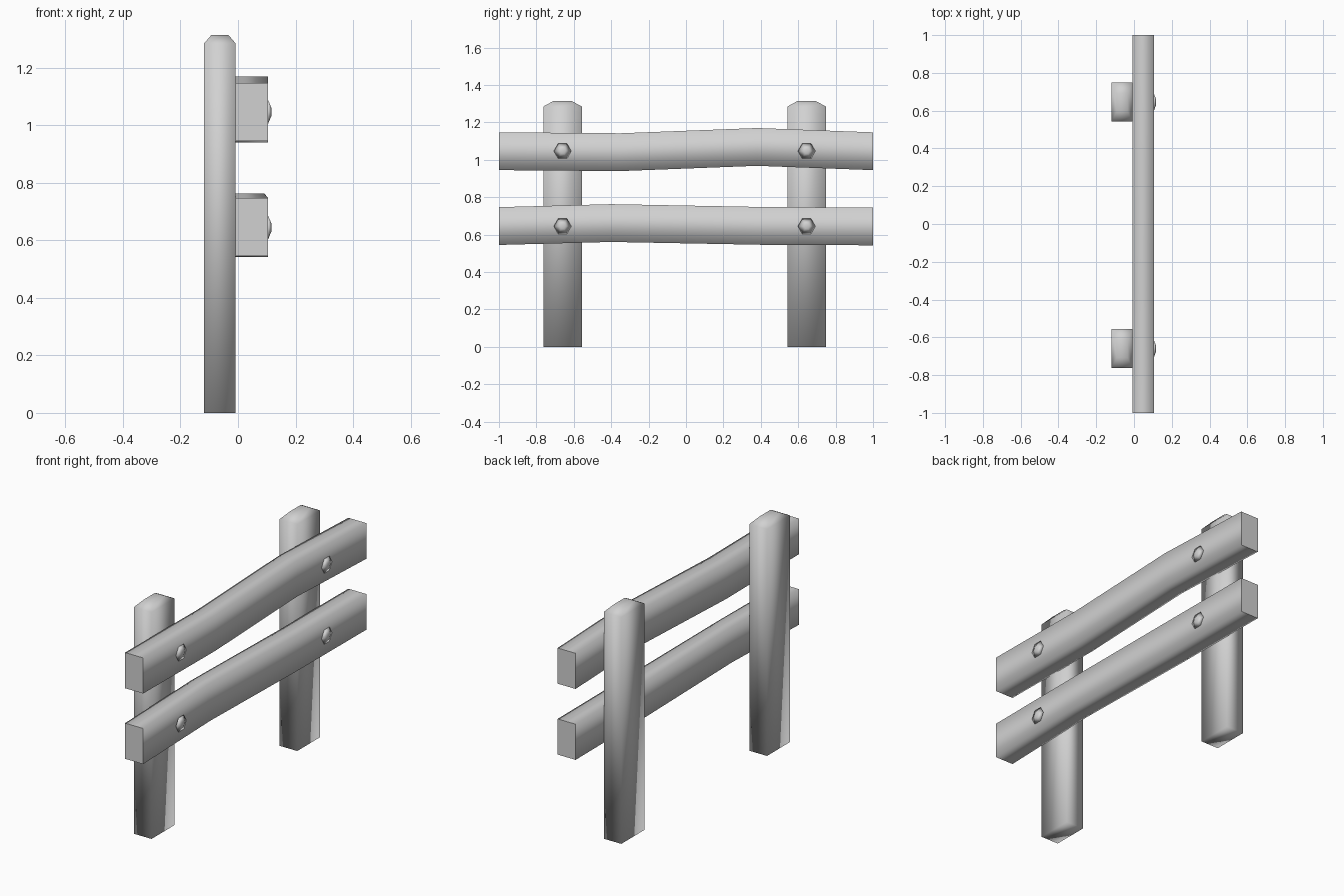
import bpy
import bmesh
from math import pi
from mathutils import Matrix

cube = bpy.data.objects.get("Cube")
if cube:
    bpy.data.objects.remove(cube, do_unlink=True)

GREY = (0.64, 0.64, 0.64, 1.0)
mat = bpy.data.materials.new("light_grey")
mat.use_nodes = True
mat.diffuse_color = GREY
mat.node_tree.nodes["Principled BSDF"].inputs["Base Color"].default_value = GREY


def finish(name, bm):
    bmesh.ops.recalc_face_normals(bm, faces=bm.faces[:])
    for face in bm.faces:
        face.smooth = True
    mesh = bpy.data.meshes.new(name)
    bm.to_mesh(mesh)
    bm.free()
    mesh.materials.append(mat)
    obj = bpy.data.objects.new(name, mesh)
    bpy.context.collection.objects.link(obj)
    return obj


def loft(name, rings, sharp_ends=False):
    """Skin a list of equal-sized point rings and close both ends."""
    bm = bmesh.new()
    loops = [[bm.verts.new(p) for p in ring] for ring in rings]
    for a, b in zip(loops, loops[1:]):
        for i in range(len(a)):
            j = (i + 1) % len(a)
            bm.faces.new((a[i], a[j], b[j], b[i]))
    for end in (loops[0], loops[-1]):
        cap = bm.faces.new(end)
        if sharp_ends:
            for edge in cap.edges:
                edge.smooth = False
    return finish(name, bm)


def post(name, y):
    """Softly shaded square post with a tapered top."""
    def ring(x0, x1, y0, y1, z):
        return [(x0, y + y0, z), (x1, y + y0, z), (x1, y + y1, z), (x0, y + y1, z)]
    loft(name, [ring(-0.118, -0.008, -0.103, 0.103, 0),
                ring(-0.118, -0.008, -0.103, 0.103, 1.285),
                ring(-0.092, -0.034, -0.048, 0.048, 1.315)])


def rail(name, stations):
    """Bent plank; each station is y, bottom z and front top edge inset."""
    rings = []
    for y, z, inset in stations:
        rings.append([(-0.008, y, z), (0.105, y, z),
                      (0.105 - inset, y, z + 0.202), (-0.008, y, z + 0.202)])
    loft(name, rings, sharp_ends=True)


def bolt(name, y, z):
    """Shallow six-sided bolt head facing +x."""
    bm = bmesh.new()
    bmesh.ops.create_cone(bm, cap_ends=True, segments=6, radius1=0.047,
                          radius2=0.014, depth=0.012)
    # Turn corners to point along the rail
    pose = (Matrix.Translation((0.111, y, z)) @ Matrix.Rotation(pi / 2, 4, "Y")
            @ Matrix.Rotation(pi / 2, 4, "Z"))
    bmesh.ops.transform(bm, matrix=pose, verts=bm.verts[:])
    if not any(abs(v.co.z - z) < 0.001 and abs(v.co.y - y) > 0.04 for v in bm.verts):
        bmesh.ops.rotate(bm, verts=bm.verts[:], cent=(0.111, y, z),
                         matrix=Matrix.Rotation(pi / 6, 3, "X"))
    finish(name, bm)


# Posts with a bolt for each rail
for side, y in (("front", -0.66), ("back", 0.645)):
    post(side + "_post", y)
    for level, z in (("upper", 1.047), ("lower", 0.645)):
        bolt(f"{side}_{level}_bolt", y, z)

# Rails
rail("upper_rail", [(-1, 0.945, 0), (-0.35, 0.94, 0), (0.38, 0.968, 0), (1, 0.945, 0)])
rail("lower_rail", [(-1, 0.545, 0), (-0.4, 0.561, 0.014), (0.4, 0.546, 0), (1, 0.543, 0)])
